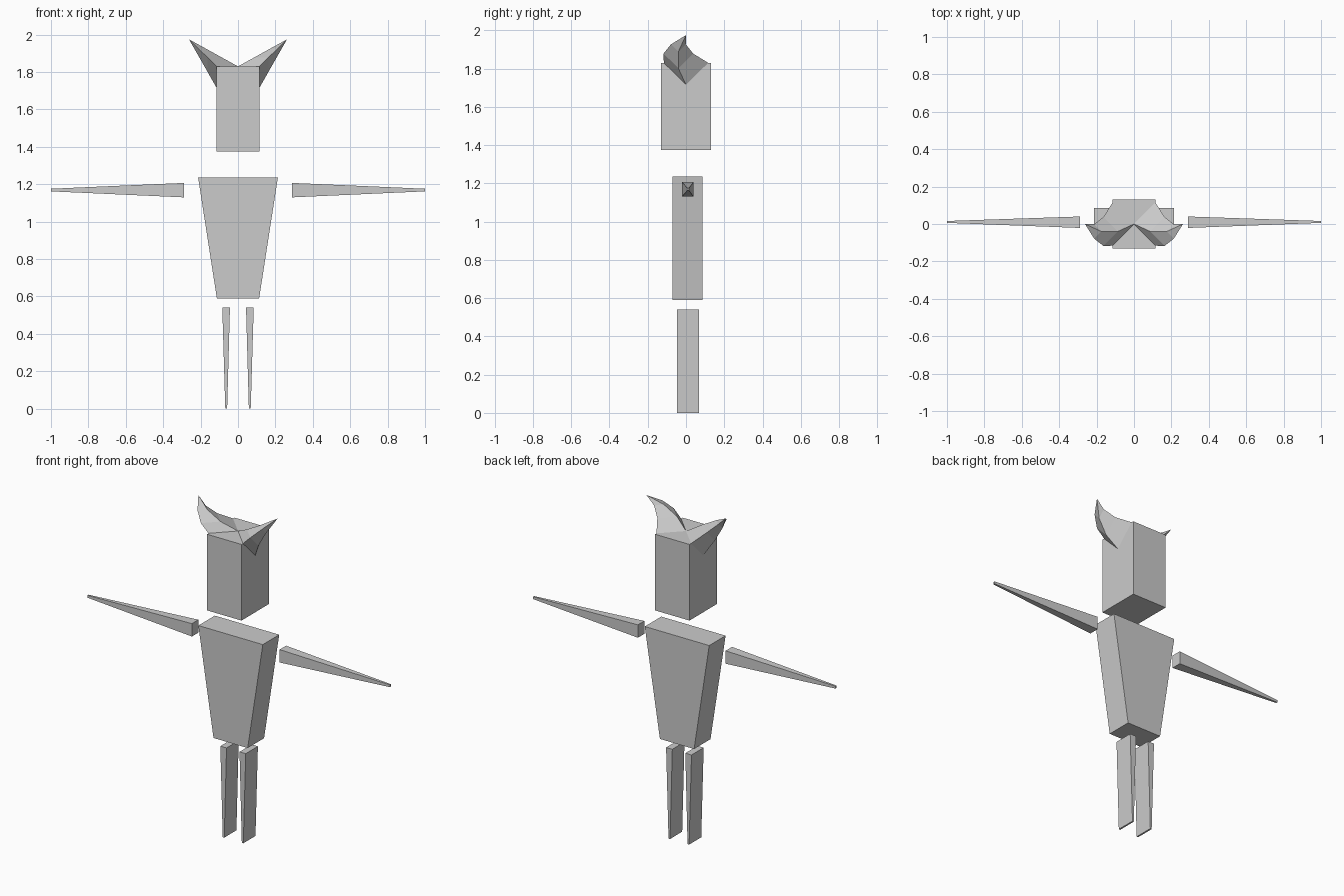
import bpy
import bmesh
from mathutils import Vector

cube = bpy.data.objects.get("Cube")
if cube:
    bpy.data.objects.remove(cube, do_unlink=True)

grey = bpy.data.materials.new("plain grey")
grey.use_nodes = True
grey.diffuse_color = (0.6, 0.6, 0.6, 1)
grey.node_tree.nodes["Principled BSDF"].inputs["Base Color"].default_value = (0.6, 0.6, 0.6, 1)


def loft(name, rings, tip=None, cap_start=True, mirror=False):
    """Bridge four-sided rings; close with a cap or a pointed tip."""
    bm = bmesh.new()
    flip = -1 if mirror else 1
    add = lambda p: bm.verts.new((p[0] * flip, p[1], p[2]))
    loops = [[add(p) for p in ring] for ring in rings]
    for a, b in zip(loops, loops[1:]):
        for i in range(4):
            j = (i + 1) % 4
            bm.faces.new((a[i], a[j], b[j], b[i]))
    if cap_start:
        bm.faces.new(loops[0])
    last = loops[-1]
    if tip is None:
        bm.faces.new(last)
    else:
        point = add(tip)
        for i in range(4):
            bm.faces.new((last[i], last[(i + 1) % 4], point))
    bmesh.ops.recalc_face_normals(bm, faces=bm.faces)
    mesh = bpy.data.meshes.new(name)
    bm.to_mesh(mesh)
    bm.free()
    mesh.materials.append(grey)
    obj = bpy.data.objects.new(name, mesh)
    bpy.context.collection.objects.link(obj)
    return obj


def level(x0, x1, y0, y1, z):
    """Horizontal rectangle."""
    return [(x0, y0, z), (x1, y0, z), (x1, y1, z), (x0, y1, z)]


def upright(x, y0, y1, z0, z1):
    """Rectangle facing sideways."""
    return [(x, y0, z0), (x, y1, z0), (x, y1, z1), (x, y0, z1)]


# Head and tapered body
HEAD_X, HEAD_TOP = 0.114, 1.83
loft("head", [level(-HEAD_X, HEAD_X, -0.13, 0.13, z) for z in (1.375, HEAD_TOP)])
loft("body", [level(-0.113, 0.113, -0.07, 0.085, 0.59),
              level(-0.213, 0.213, -0.07, 0.085, 1.235)])

# Horn base straddles the upper side edge of the head; rings shrink to the tip
tip = Vector((0.262, 0, 1.975))
base = [Vector(p) for p in ((0, 0, HEAD_TOP), (HEAD_X, -0.116, HEAD_TOP),
                            (HEAD_X, 0, 1.715), (HEAD_X, 0.116, HEAD_TOP))]
bend = Vector((0, -0.04, 0))
horn = [base] + [[p.lerp(tip, t) + bend for p in base] for t in (1 / 3, 2 / 3)]

for side, mirror in (("left", False), ("right", True)):
    loft(side + "_horn", horn, tip=tip, cap_start=False, mirror=mirror)
    loft(side + "_arm", [upright(0.29, -0.021, 0.04, 1.13, 1.207),
                         upright(1.0, 0.006, 0.016, 1.162, 1.176)], mirror=mirror)
    loft(side + "_leg", [level(0.058, 0.068, -0.047, 0.068, 0),
                         level(0.043, 0.084, -0.047, 0.068, 0.54)], mirror=mirror)
